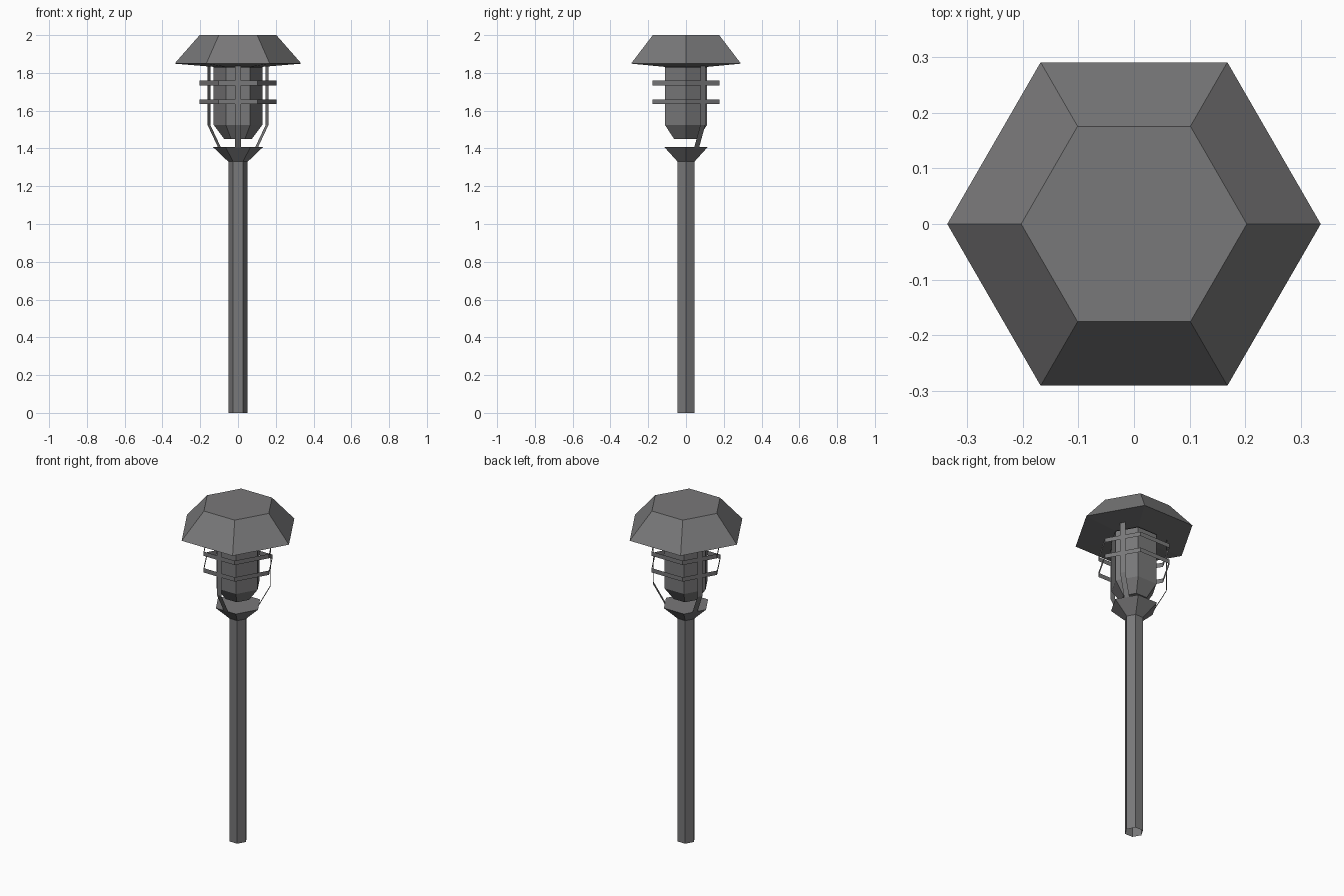
import bpy, bmesh, math

if "Cube" in bpy.data.objects:
    bpy.data.objects.remove(bpy.data.objects["Cube"])


def material(name, r, g, b):
    mat = bpy.data.materials.new(name)
    mat.diffuse_color = (r, g, b, 1)
    mat.use_nodes = True
    mat.node_tree.nodes["Principled BSDF"].inputs["Base Color"].default_value = mat.diffuse_color
    return mat


grey = material("dark grey metal", 0.189, 0.188, 0.192)
black = material("black", 0.003, 0.003, 0.003)


def add_object(name, bm, mat):
    mesh = bpy.data.meshes.new(name)
    bm.to_mesh(mesh)
    bm.free()
    mesh.materials.append(mat)
    obj = bpy.data.objects.new(name, mesh)
    bpy.context.collection.objects.link(obj)
    return obj


def hex_loft(name, profile, bottom=True, top=True, mat=grey):
    """Stack hexagons (radius, z) from bottom to top and skin them."""
    bm = bmesh.new()
    rings = []
    for r, z in profile:
        rings.append([bm.verts.new((r * math.cos(math.radians(60 * i)),
                                    r * math.sin(math.radians(60 * i)), z))
                      for i in range(6)])
    for low, high in zip(rings, rings[1:]):
        for i in range(6):
            j = (i + 1) % 6
            bm.faces.new((low[i], low[j], high[j], high[i]))
    if bottom:
        bm.faces.new(rings[0][::-1])
    if top:
        bm.faces.new(rings[-1])
    return add_object(name, bm, mat)


def bent_strip(name, angle, path, width):
    """Thin flat strip following (radius, z), facing outward at an angle."""
    bm = bmesh.new()
    a = math.radians(angle)
    c, s = math.cos(a), math.sin(a)
    rows = [[bm.verts.new((r * c - t * s, r * s + t * c, z))
             for t in (-width / 2, width / 2)] for r, z in path]
    for low, high in zip(rows, rows[1:]):
        bm.faces.new((low[0], low[1], high[1], high[0]))
    return add_object(name, bm, grey)


# Hollow post, open at the foot, and the flared cup on top of it
hex_loft("post", [(0.0515, 0), (0.0515, 1.33)], bottom=False, top=False)
hex_loft("cup", [(0.0515, 1.33), (0.132, 1.407)], bottom=False)

# Lantern body with tapered lower end, dark core and dark seam under the roof
hex_loft("lantern_body", [(0.073, 1.45), (0.129, 1.525), (0.129, 1.836)])
hex_loft("lantern_core", [(0.0715, 1.4515), (0.1275, 1.5255), (0.1275, 1.834)], mat=black)
hex_loft("lantern_seam", [(0.1295, 1.829), (0.1295, 1.836)], False, False, black)

# Sloped roof with a shallow underside
hex_loft("roof", [(0.13, 1.832), (0.336, 1.849), (0.203, 2.0)])

# Two thin guard rings
for label, z in (("lower", 1.647), ("upper", 1.746)):
    hex_loft(label + "_guard_ring", [(0.205, z - 0.013), (0.205, z + 0.013)], False, False)

# Three bent guard strips joining the cup to the roof
for i, angle in enumerate((30, 150, 270)):
    bent_strip(f"guard_strip_{i + 1}", angle,
               [(0.113, 1.405), (0.178, 1.525), (0.178, 1.836)], 0.03)
